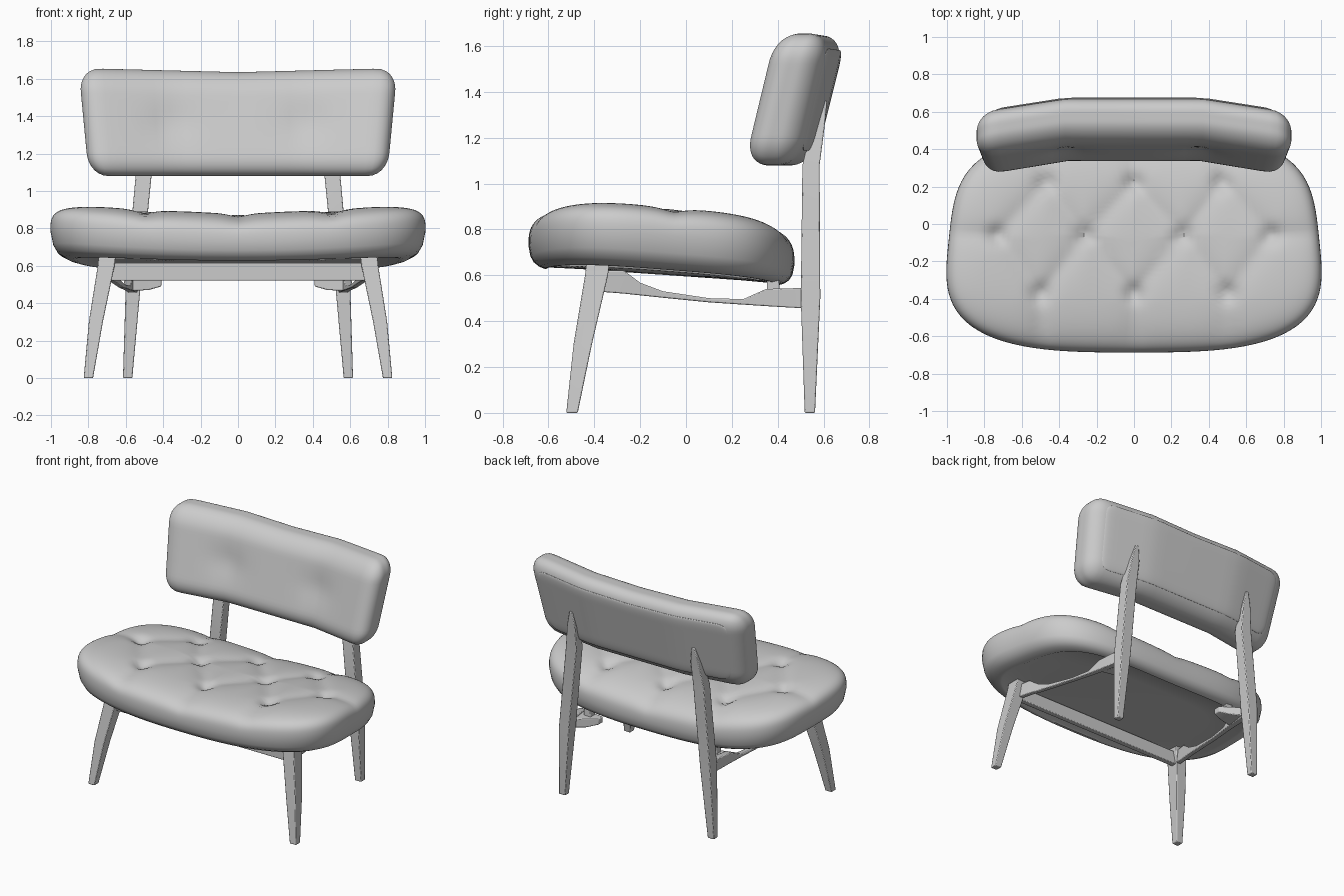
import bpy, bmesh, math
from mathutils import Vector

if "Cube" in bpy.data.objects:
    bpy.data.objects.remove(bpy.data.objects["Cube"])

def finish(name, bm, angle=35, mirror=False, bevel=0):
    bmesh.ops.recalc_face_normals(bm, faces=bm.faces[:])
    me = bpy.data.meshes.new(name)
    bm.to_mesh(me)
    bm.free()
    ob = bpy.data.objects.new(name, me)
    bpy.context.collection.objects.link(ob)
    bpy.ops.object.select_all(action='DESELECT')
    ob.select_set(True)
    bpy.context.view_layer.objects.active = ob
    bpy.ops.object.shade_smooth_by_angle(angle=math.radians(angle))
    if bevel:
        m = ob.modifiers.new("soft_edges", 'BEVEL')
        m.width, m.segments = bevel, 2
    if mirror:
        ob.modifiers.new("mirror", 'MIRROR')
    return ob

def skin(bm, rings):
    n = len(rings[0])
    for a, b in zip(rings, rings[1:]):
        for i in range(n):
            j = (i + 1) % n
            bm.faces.new((a[i], a[j], b[j], b[i]))
    bm.faces.new(rings[0])
    bm.faces.new(rings[-1])

def bar(name, axis, stations, mirror=True):
    """Rectangular loft: stations are (x, y, z, size_a, size_b) across the axis."""
    bm = bmesh.new()
    a, b = [i for i in range(3) if i != axis]
    rings = []
    for x, y, z, sa, sb in stations:
        ring = []
        for ca, cb in ((-1, -1), (1, -1), (1, 1), (-1, 1)):
            p = Vector((x, y, z))
            p[a] += ca * sa / 2
            p[b] += cb * sb / 2
            ring.append(bm.verts.new(p))
        rings.append(ring)
    skin(bm, rings)
    return finish(name, bm, 30, mirror, 0.005)

def slab(name, half, radii, deform, cuts=27):
    """Rounded box with detail gathered at the edges, then deformed."""
    bm = bmesh.new()
    bmesh.ops.create_cube(bm, size=2)
    bmesh.ops.subdivide_edges(bm, edges=bm.edges[:], cuts=cuts, use_grid_fill=True)
    for v in bm.verts:
        inner, d = Vector(), Vector()
        for i in range(3):
            q = half[i] * math.sin(v.co[i] * math.pi / 2)
            lim = half[i] - radii[i]
            inner[i] = max(-lim, min(lim, q))
            d[i] = (q - inner[i]) / radii[i]
        d.normalize()
        p = Vector(inner[i] + d[i] * radii[i] for i in range(3))
        v.co = deform(p)
    return finish(name, bm)

# Tufting layout: three rows of buttons joined by diamond creases
back = [(x, 0.22) for x in (-0.47, 0, 0.47)]
mid = [(x, -0.06) for x in (-0.73, -0.26, 0.26, 0.73)]
front = [(x, -0.37) for x in (-0.5, 0, 0.5)]
creases = [(row[i], mid[i + k]) for row in (back, front) for i in range(3) for k in (0, 1)]
creases += [(p, (p[0], -0.75)) for p in front] + [(p, (p[0] * 1.1, 0.55)) for p in back]
creases += [(mid[0], (-1.1, -0.04)), (mid[3], (1.1, -0.04))]

def tuft(x, y):
    p = Vector((x, y))
    near = 9
    for a, b in creases:
        a, b = Vector(a), Vector(b)
        t = max(0, min(1, (p - a).dot(b - a) / (b - a).length_squared))
        near = min(near, (p - a - t * (b - a)).length)
    button = min((p - Vector(c)).length for c in back + mid + front)
    return (0.028 * math.exp(-math.hypot(near, 0.02) / 0.055)
            + 0.03 * math.exp(-(button / 0.05) ** 2))

# Seat cushion: rings from the top centre over the rim to the recessed underside
def seat():
    bm = bmesh.new()
    n, steps, power = 128, 40, 3.3
    profile = []
    for k in range(1, steps + 1):
        r = math.sin(k / steps * math.pi / 2)
        profile.append((r, 0.182 * max(0, 1 - r ** power) ** (1 / power)))
    profile += [(0.985, -0.045), (0.96, -0.07), (0.92, -0.087), (0.88, -0.095),
                (0.865, -0.095), (0.85, -0.088), (0.6, -0.085), (0.3, -0.085), (0.02, -0.085)]
    rings = []
    for r, h in profile:
        ring = []
        for i in range(n):
            a = 2 * math.pi * i / n
            c, s = math.cos(a), math.sin(a)
            k = 3.1 if s < 0 else 3.7
            e = r * (abs(c) ** k + abs(s) ** k) ** (-1 / k)
            x = 0.993 * e * c * (1 - 0.06 * e * s)
            y = -0.107 + 0.58 * e * s
            curve = 0.09 - 0.045 * min(1, max(0, -h) / 0.07)
            z = 0.68 - 0.07 * y + curve * x * x + h
            if h > 0:
                z -= tuft(x, y) * min(1, h / 0.15)
                z += 0.012 * x * x * min(1, h / 0.1)
            ring.append(bm.verts.new((x, y, z)))
        rings.append(ring)
    skin(bm, rings)
    finish("seat", bm, 40)
seat()

# Backrest: leaning, wings bent forward, wider at the top
def lean(p):
    x, y, z = p
    if y < 0:  # shallow button dimples on the front
        for sx in (-0.36, 0.36):
            y += 0.022 * math.exp(-((x - sx) ** 2 + z * z) / 0.01)
    wing = max(0, abs(x) - 0.36)
    lift = 0.02 * min(1, abs(x) / 0.75) * max(0, min(1, 0.5 + 2 * z))
    return Vector((x * (1 + 0.12 * z), y + 0.503 + 0.25 * z - 0.16 * wing, 1.357 + z + lift))

slab("backrest", (0.825, 0.122, 0.278), (0.11, 0.1, 0.12), lean)
slab("backrest_panel", (0.74, 0.012, 0.215), (0.07, 0.012, 0.07),
     lambda p: lean(p + Vector((0, 0.115, 0))))

# Legs, mirrored left and right
bar("front_leg", 2, [(0.8, -0.497, 0, 0.05, 0.05), (0.76, -0.45, 0.3, 0.075, 0.08),
                     (0.705, -0.39, 0.6, 0.09, 0.1), (0.7, -0.385, 0.645, 0.09, 0.1)])
bar("rear_leg", 2, [(0.59, 0.54, 0, 0.05, 0.045), (0.56, 0.543, 0.5, 0.08, 0.085),
                    (0.505, 0.545, 1.08, 0.085, 0.075), (0.49, 0.577, 1.25, 0.065, 0.055),
                    (0.485, 0.602, 1.36, 0.025, 0.025)])

# Under-seat frame
bar("front_rail", 0, [(-0.7, -0.39, 0.568, 0.04, 0.095), (0.7, -0.39, 0.568, 0.04, 0.095)], False)
bar("side_rail", 1, [(0.7, -0.40, 0.575, 0.035, 0.09), (0.68, -0.27, 0.57, 0.035, 0.1),
                     (0.665, -0.2, 0.54, 0.035, 0.055), (0.65, -0.1, 0.516, 0.035, 0.028),
                     (0.62, 0.1, 0.491, 0.035, 0.018), (0.595, 0.25, 0.484, 0.04, 0.024),
                     (0.58, 0.35, 0.503, 0.045, 0.075), (0.56, 0.53, 0.5, 0.05, 0.09)])
bar("rear_bracket", 0, [(0.57, 0.42, 0.5, 0.18, 0.065), (0.48, 0.4, 0.5, 0.11, 0.06),
                        (0.41, 0.38, 0.51, 0.05, 0.04)])
bar("seat_spacer", 2, [(0.5, 0.38, 0.49, 0.06, 0.06), (0.5, 0.38, 0.6, 0.05, 0.05)])
